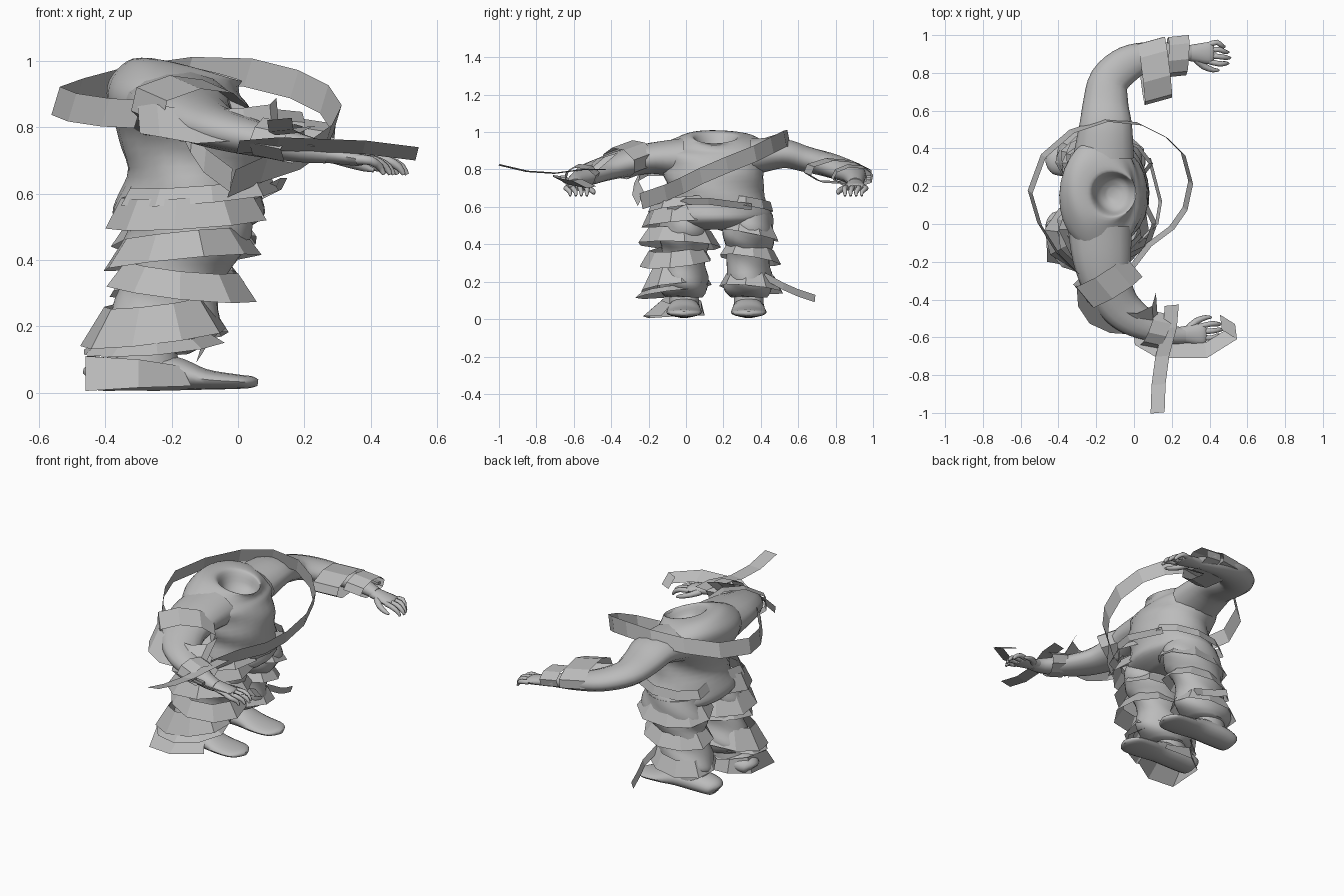
import bpy, bmesh, math, random
from mathutils import Vector as V

if "Cube" in bpy.data.objects:
    bpy.data.objects.remove(bpy.data.objects["Cube"])

random.seed(4)
grey = bpy.data.materials.new("cloth_grey")
grey.diffuse_color = (0.5, 0.5, 0.5, 1)
grey.use_nodes = True
grey.node_tree.nodes["Principled BSDF"].inputs["Base Color"].default_value = grey.diffuse_color


def finish(name, bm, smooth):
    me = bpy.data.meshes.new(name)
    bm.to_mesh(me)
    bm.free()
    me.materials.append(grey)
    ob = bpy.data.objects.new(name, me)
    bpy.context.collection.objects.link(ob)
    if smooth:
        bpy.ops.object.select_all(action='DESELECT')
        ob.select_set(True)
        bpy.context.view_layer.objects.active = ob
        bpy.ops.object.shade_smooth_by_angle(angle=math.radians(50))
    return ob


def spline(pts, steps):
    """Catmull-Rom through tuples of any length."""
    p = [pts[0]] + list(pts) + [pts[-1]]
    out = []
    for i in range(1, len(p) - 2):
        for s in range(steps):
            t = s / steps
            out.append(tuple(0.5 * (2 * b + (c - a) * t + (2 * a - 5 * b + 4 * c - d) * t * t
                                    + (3 * b - a - 3 * c + d) * t ** 3)
                             for a, b, c, d in zip(p[i - 1], p[i], p[i + 1], p[i + 2])))
    return out + [tuple(pts[-1])]


def skin(name, rings):
    bm = bmesh.new()
    rows = [[bm.verts.new(c) for c in r] for r in rings]
    n = len(rows[0])
    for a, b in zip(rows, rows[1:]):
        for i in range(n):
            bm.faces.new((a[i], a[(i + 1) % n], b[(i + 1) % n], b[i]))
    bm.faces.new(rows[0][::-1])
    bm.faces.new(rows[-1])
    bmesh.ops.recalc_face_normals(bm, faces=bm.faces)
    return finish(name, bm, True)


def stack(name, prof, steps=3, n=28, fold=0.0):
    """Horizontal rings: z, cx, cy, rx, ry, forward tilt."""
    rings = []
    for z, cx, cy, rx, ry, tilt in spline(prof, steps):
        ring = []
        for i in range(n):
            a = 2 * math.pi * i / n
            k = 1 + fold * math.sin(3 * a + z * 40)
            x, y = rx * k * math.cos(a), ry * k * math.sin(a)
            ring.append((cx + x, cy + y, z - tilt * x + fold * 0.15 * math.sin(2 * a + z * 25)))
        rings.append(ring)
    return skin(name, rings)


def tube(name, path, steps=4, n=14):
    """Rings along a path: x, y, z, side radius, vertical radius."""
    pts = spline(path, steps)
    rings = []
    for i, p in enumerate(pts):
        d = V(pts[min(i + 1, len(pts) - 1)][:3]) - V(pts[max(i - 1, 0)][:3])
        side = V((-d.y, d.x, 0)).normalized()
        up = d.normalized().cross(side)
        rings.append([V(p[:3]) + side * p[3] * math.cos(2 * math.pi * k / n)
                      + up * p[4] * math.sin(2 * math.pi * k / n) for k in range(n)])
    return skin(name, rings)


def strip(name, low, high, closed=False):
    bm = bmesh.new()
    rows = [(bm.verts.new(a), bm.verts.new(b)) for a, b in zip(low, high)]
    for a, b in list(zip(rows, rows[1:])) + ([(rows[-1], rows[0])] if closed else []):
        bm.faces.new((a[0], b[0], b[1], a[1]))
    return finish(name, bm, False)


def ribbon(name, pts, width, across=(0, 0, 1), closed=False):
    h = V(across).normalized() * width / 2
    return strip(name, [V(p) - h for p in pts], [V(p) + h for p in pts], closed)


def leg_wrap(name, c, r, width, tilt, flare, turn, n=9):
    """Flared bandage round a leg; the tight edge hugs the cloth."""
    low, high = [], []
    for i in range(n):
        a = turn + 2 * math.pi * i / n
        k = random.uniform(0.95, 1.05)
        for edge, s in ((low, -1), (high, 1)):
            f = k * (1 - flare if s > 0 else 1)
            x, y = r[0] * f * math.cos(a), r[1] * f * math.sin(a)
            edge.append((c[0] + x, c[1] + y, c[2] + s * width / 2 + tilt[0] * x + tilt[1] * y))
    return strip(name, low, high, True)


def arm_wrap(name, c, axis, r, width, n=8):
    """Bandage ring round an arm."""
    ax = V(axis).normalized()
    side = V((-ax.y, ax.x, 0)).normalized()
    up = ax.cross(side)
    pts = []
    for i in range(n):
        a = 2 * math.pi * (i + .3) / n
        k = random.uniform(.92, 1.06)
        pts.append(V(c) + side * r[0] * k * math.cos(a) + up * r[1] * k * math.sin(a))
    return ribbon(name, pts, width, ax + side * .15, True)


# Torso with tilted hollow collar
stack("torso", [
    (.48, -.16, .16, .13, .2, 0), (.505, -.16, .16, .2, .265, 0), (.54, -.15, .17, .23, .29, 0),
    (.60, -.14, .17, .215, .275, 0), (.68, -.13, .16, .205, .255, 0), (.76, -.14, .15, .215, .265, 0),
    (.84, -.17, .15, .22, .29, .05), (.90, -.18, .155, .21, .31, .12), (.94, -.18, .165, .185, .26, .2),
    (.97, -.16, .17, .16, .19, .25), (.975, -.12, .16, .13, .13, .25), (.955, -.11, .16, .11, .11, .25),
    (.9, -.11, .16, .08, .085, .15), (.87, -.11, .16, .03, .03, 0)], fold=.02)

# Legs, ankles and shoes
for side, y in (("right", -.01), ("left", .335)):
    stack(side + "_trouser_leg", [
        (.56, -.15, y, .17, .125, 0), (.48, -.15, y, .19, .135, 0), (.42, -.17, y, .185, .135, 0),
        (.36, -.19, y, .155, .12, 0), (.28, -.21, y, .155, .115, 0), (.2, -.23, y, .17, .13, 0),
        (.15, -.25, y, .155, .125, 0), (.12, -.26, y, .12, .1, 0)], fold=.04, n=24)
    stack(side + "_ankle", [(.16, -.28, y, .09, .075, 0), (.1, -.28, y, .1, .08, 0),
                            (.04, -.28, y, .12, .08, 0)], n=18)
    tube(side + "_shoe", [(-.45, y, .04, .03, .025), (-.43, y, .05, .07, .045), (-.34, y, .06, .085, .055),
                          (-.2, y, .058, .085, .053), (-.1, y, .04, .095, .032), (0, y, .033, .09, .022),
                          (.04, y, .032, .06, .018), (.06, y, .03, .02, .01)], n=18)

# Arms: shoulder to wrist
tube("left_arm", [(-.16, .36, .87, .16, .1), (-.15, .52, .885, .14, .08), (-.15, .64, .855, .12, .07),
                  (-.13, .76, .825, .105, .065), (-.03, .85, .795, .095, .058), (.1, .895, .77, .07, .05),
                  (.22, .905, .745, .05, .04), (.3, .905, .725, .04, .03)])
tube("right_arm", [(-.18, -.02, .86, .17, .11), (-.17, -.18, .86, .155, .085), (-.14, -.32, .835, .13, .075),
                   (-.08, -.43, .805, .11, .065), (0, -.5, .78, .095, .058), (.1, -.55, .755, .072, .05),
                   (.2, -.585, .735, .05, .042), (.27, -.59, .72, .042, .03)])

# Hands with curled fingers; s points to the thumb side
for side, x, y, s in (("left", .3, .905, -1), ("right", .26, -.585, 1)):
    tube(side + "_palm", [(x - .02, y, .725, .04, .03), (x + .04, y, .715, .05, .026),
                          (x + .1, y, .705, .058, .022), (x + .12, y, .7, .045, .015)])
    for k in range(4):
        fy, ln = y + s * (.045 - .03 * k), (.1, .11, .1, .08)[k]
        tube("%s_finger_%d" % (side, k + 1), [
            (x + .1, fy, .703, .015, .015), (x + .1 + ln * .5, fy + s * (.012 - .008 * k), .7, .014, .014),
            (x + .1 + ln * .85, fy + s * .01, .68, .012, .012), (x + .1 + ln, fy + s * .01, .658, .006, .006)],
            steps=2, n=8)
    tube(side + "_thumb", [(x + .03, y + s * .03, .71, .022, .02), (x + .07, y + s * .07, .695, .018, .016),
                           (x + .12, y + s * .09, .68, .013, .013), (x + .15, y + s * .09, .67, .006, .006)],
         steps=2, n=8)
    # Wrist buckle frame
    by = y - s * .06
    ribbon(side + "_wrist_buckle", [(x - .09, by, .76), (x - .03, by, .75), (x - .03, by - s * .025, .75),
                                    (x - .09, by - s * .025, .76)], .015, closed=True)

# Great sash slung over one shoulder and standing off the body
ribbon("chest_sash", [
    (-.02, -.24, .63), (.08, -.11, .675), (.2, -.02, .715), (.27, .08, .765), (.3, .22, .825), (.26, .37, .885),
    (.17, .46, .93), (.03, .53, .965), (-.15, .55, .97), (-.33, .49, .945), (-.48, .36, .905),
    (-.55, .17, .88), (-.5, 0, .86), (-.4, -.16, .845), (-.3, -.26, .84)], .09, (.3, -.2, 1))
ribbon("side_sash", [(-.02, -.24, .64), (-.1, -.27, .7), (-.14, -.26, .76), (-.16, -.19, .8), (-.14, -.1, .8)],
       .08, (.1, .5, 1))

# Waist and leg wraps: centre, radii, width, tilt, flare
wraps = {
    "right": [((-.12, 0, .615), (.25, .2), .05, (.08, .1), .12), ((-.16, -.02, .555), (.25, .21), .09, (.06, .08), .2),
              ((-.17, -.03, .435), (.24, .225), .085, (.1, -.05), .25),
              ((-.17, -.05, .34), (.23, .19), .08, (-.1, .1), .25),
              ((-.25, -.06, .22), (.22, .19), .11, (.12, .1), .32), ((-.26, -.08, .15), (.22, .19), .03, (.08, .12), .2)],
    "left": [((-.14, .32, .62), (.23, .15), .05, (.05, -.15), .1), ((-.16, .33, .49), (.23, .175), .08, (.05, -.2), .25),
             ((-.18, .345, .35), (.21, .165), .07, (.1, -.15), .25), ((-.22, .35, .2), (.2, .17), .08, (.1, -.1), .25)]}
for side, rows in wraps.items():
    for i, (c, r, w, t, f) in enumerate(rows):
        leg_wrap("%s_leg_wrap_%d" % (side, i + 1), c, r, w, t, f, .4 * i)

# Wrap round the right heel and loose tails
strip("heel_wrap",
      [(-.14, -.13, .02), (-.3, -.23, .015), (-.46, -.2, .005), (-.46, .02, .02), (-.35, .1, .02), (-.15, .1, .015)],
      [(-.17, -.08, .08), (-.3, -.13, .1), (-.46, -.12, .11), (-.43, .02, .11), (-.35, .08, .1), (-.18, .08, .06)])
ribbon("left_leg_tail", [(-.1, .42, .23), (-.08, .52, .175), (-.1, .6, .14), (-.12, .69, .11)],
       .04, (.3, .1, 1))
ribbon("hip_tail", [(.02, -.1, .58), (.12, 0, .63), (.14, .12, .63), (.08, .35, .6)], .04, (.5, 0, 1))

# Right arm wraps and long trailing strip
arm_wrap("right_upper_wrap", (-.14, -.3, .85), (.45, -.75, -.25), (.165, .095), .15)
arm_wrap("right_forearm_wrap", (.12, -.56, .76), (.9, -.35, -.2), (.095, .065), .1)
ribbon("right_elbow_wrap", [(-.3, -.38, .83), (-.24, -.47, .82), (-.13, -.52, .8), (.02, -.53, .81),
                            (.1, -.49, .82), (.12, -.42, .84)], .15, (-.05, .7, .6))
ribbon("right_arm_tail", [(.2, -.43, .8), (.19, -.55, .8), (.15, -.7, .78), (.13, -.85, .79), (.125, -1, .825)],
       .075, (1, .1, .1))
ribbon("right_hand_wrap", [(0, -.6, .74), (.12, -.67, .75), (.38, -.67, .74), (.54, -.57, .72),
                           (.46, -.52, .73)], .09, (.1, -.8, .4))

# Left arm wraps
arm_wrap("left_forearm_wrap", (.11, .81, .79), (1, .12, -.1), (.18, .065), .15)
arm_wrap("left_wrist_wrap", (.23, .895, .765), (1, -.05, -.15), (.11, .055), .11)
